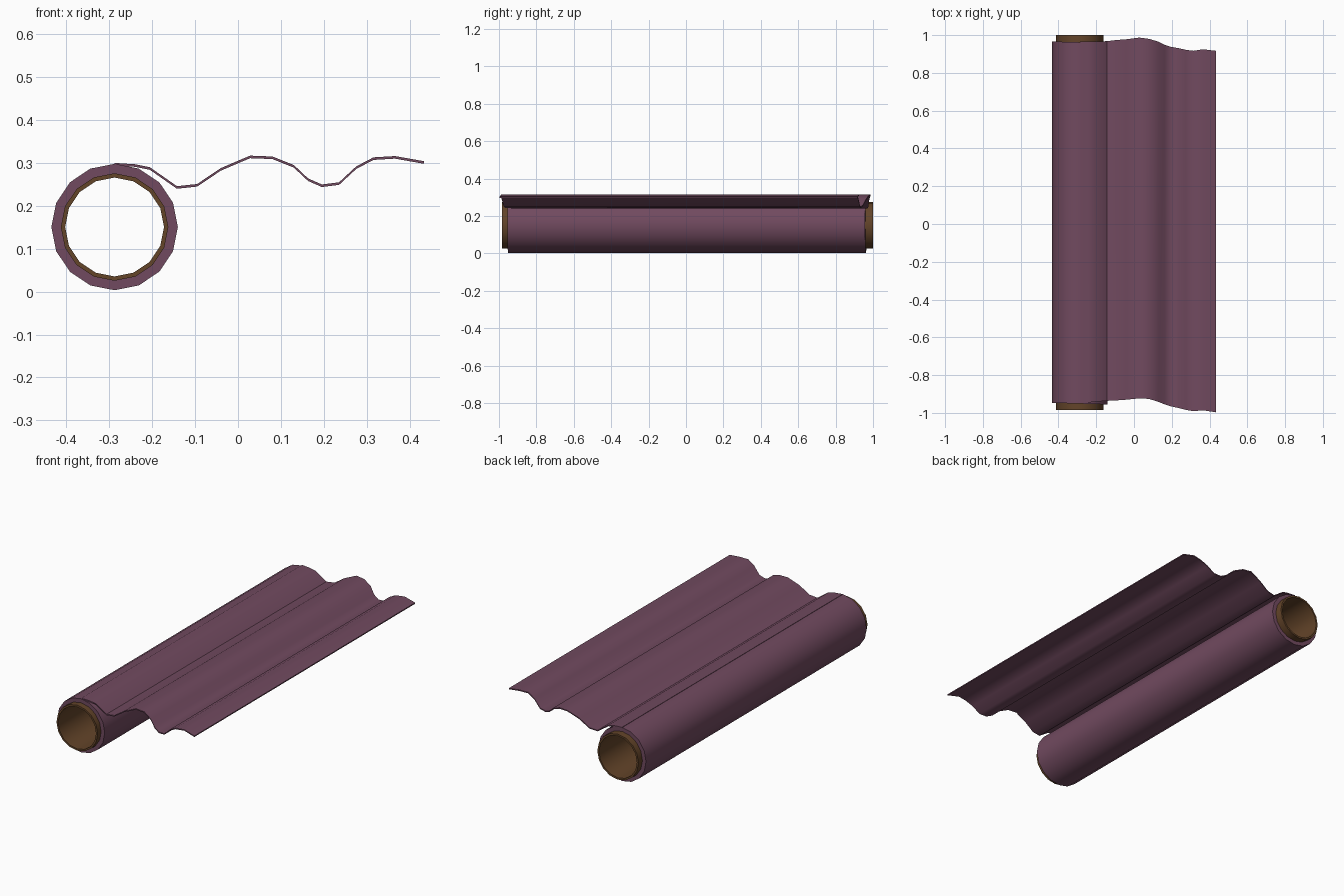
import bpy, bmesh, math

if "Cube" in bpy.data.objects:
    bpy.data.objects.remove(bpy.data.objects["Cube"])

def material(name, color):
    m = bpy.data.materials.new(name)
    m.diffuse_color = (*color, 1)
    m.use_nodes = True
    m.node_tree.nodes["Principled BSDF"].inputs["Base Color"].default_value = m.diffuse_color
    return m

purple = material("plum fabric", (0.165, 0.068, 0.115))
brown = material("brown cardboard", (0.125, 0.058, 0.022))
CX, CZ, SIDES = -0.287, 0.15, 16

def finish(name, bm, mat):
    bmesh.ops.recalc_face_normals(bm, faces=bm.faces)
    me = bpy.data.meshes.new(name)
    bm.to_mesh(me)
    bm.free()
    me.materials.append(mat)
    ob = bpy.data.objects.new(name, me)
    bpy.context.collection.objects.link(ob)
    bpy.ops.object.select_all(action='DESELECT')
    ob.select_set(True)
    bpy.context.view_layer.objects.active = ob
    bpy.ops.object.shade_smooth_by_angle(angle=math.radians(40))
    return ob

def tube(name, r_out, r_in, y0, y1, slant, mat):
    """Open tube along y with slightly slanted ends."""
    bm = bmesh.new()
    rings = []
    for r, y in ((r_out, y0), (r_out, y1), (r_in, y1), (r_in, y0)):
        ring = []
        for i in range(SIDES):
            a = 2 * math.pi * i / SIDES
            dx = r * math.cos(a)
            ring.append(bm.verts.new((CX + dx, y - slant * dx, CZ + r * math.sin(a))))
        rings.append(ring)
    for k in range(4):
        a, b = rings[k], rings[(k + 1) % 4]
        for i in range(SIDES):
            j = (i + 1) % SIDES
            bm.faces.new((a[i], a[j], b[j], b[i]))
    return finish(name, bm, mat)

tube("cardboard_core", 0.125, 0.115, -0.985, 1.0, 0.0, brown)
tube("fabric_roll", 0.147, 0.1245, -0.951, 0.962, 0.03, purple)

# Loose wavy sheet: x, z, front y, back y
profile = [
    (-0.287, 0.296, -0.948, 0.965), (-0.24, 0.293, -0.945, 0.965),
    (-0.205, 0.286, -0.941, 0.965), (-0.142, 0.242, -0.936, 0.968),
    (-0.095, 0.247, -0.934, 0.974), (-0.040, 0.284, -0.930, 0.978),
    (0.028, 0.313, -0.923, 0.987), (0.080, 0.311, -0.926, 0.980),
    (0.130, 0.291, -0.942, 0.965), (0.163, 0.260, -0.955, 0.948),
    (0.195, 0.246, -0.965, 0.938), (0.235, 0.251, -0.974, 0.931),
    (0.275, 0.288, -0.984, 0.922), (0.315, 0.309, -0.991, 0.917),
    (0.365, 0.312, -0.986, 0.925), (0.433, 0.300, -0.997, 0.917),
]
T = 0.003
bm = bmesh.new()
rows = []
for x, z, yf, yb in profile:
    rows.append([bm.verts.new((x, y, z + s)) for y, s in
                 ((yf, T), (yb, T), (yb, -T), (yf, -T))])
for a, b in zip(rows, rows[1:]):
    for k in range(4):
        n = (k + 1) % 4
        bm.faces.new((a[k], a[n], b[n], b[k]))
bm.faces.new(rows[0])
bm.faces.new(rows[-1])
finish("unrolled_sheet", bm, purple)
